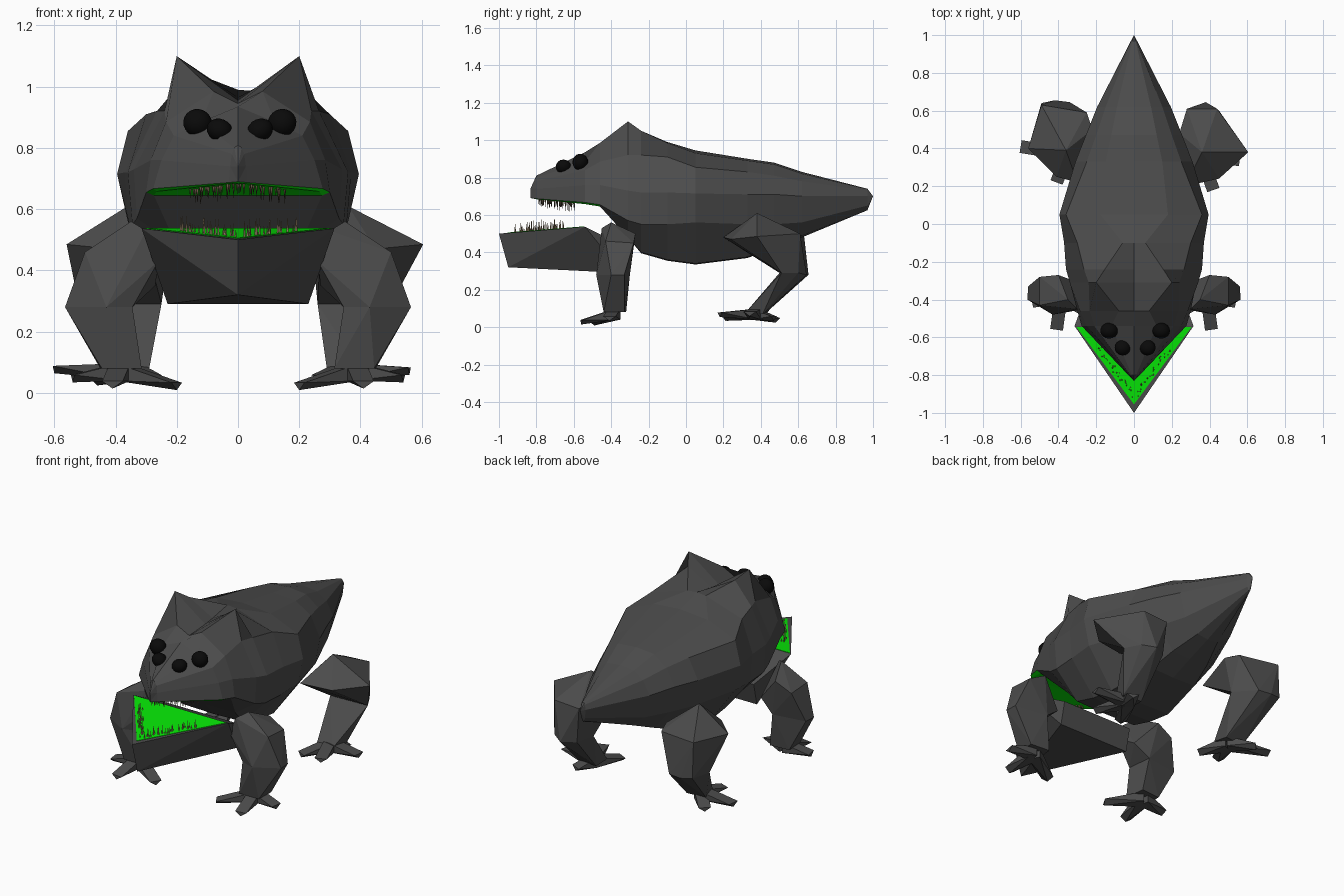
import bpy, bmesh, math, random
from mathutils import Vector

if "Cube" in bpy.data.objects:
    bpy.data.objects.remove(bpy.data.objects["Cube"])

random.seed(4)


def material(name, rgb):
    m = bpy.data.materials.new(name)
    m.diffuse_color = (*rgb, 1)
    m.use_nodes = True
    m.node_tree.nodes["Principled BSDF"].inputs["Base Color"].default_value = m.diffuse_color
    return m


SKIN = material("dark grey skin", (0.072, 0.072, 0.072))
GREEN = material("green mouth", (0.002, 0.8, 0.002))
BLACK = material("black eye", (0.003, 0.003, 0.003))
TOOTH = material("tan tooth", (0.26, 0.19, 0.11))


def finish(bm, name, *mats):
    bmesh.ops.recalc_face_normals(bm, faces=bm.faces)
    me = bpy.data.meshes.new(name)
    bm.to_mesh(me)
    bm.free()
    ob = bpy.data.objects.new(name, me)
    bpy.context.collection.objects.link(ob)
    for m in mats:
        me.materials.append(m)
    return ob


def hull(bm, pts):
    vs = [bm.verts.new(p) for p in pts]
    res = bmesh.ops.convex_hull(bm, input=vs)
    junk = {g for g in res["geom_interior"] + res["geom_unused"]
            if isinstance(g, bmesh.types.BMVert)}
    bmesh.ops.delete(bm, geom=list(junk), context='VERTS')


def mirror_points(pts):
    return pts + [(-x, y, z) for x, y, z in pts if x]


# Body and head: half sections (y, top z, five side points, bottom z)
SECTIONS = [
    (-.80, .81, (.012, .80), (.02, .78), (.026, .74), (.03, .687), (.02, .684), .684),
    (-.54, .935, (.12, .885), (.21, .84), (.25, .76), (.277, .667), (.265, .658), .658),
    (-.46, .945, (.08, .985), (.235, .885), (.285, .76), (.30, .655), (.275, .645), .645),
    (-.31, .955, (.20, 1.10), (.24, .92), (.34, .73), (.33, .57), (.2, .48), .48),
    (-.24, .965, (.155, 1.05), (.265, .92), (.36, .72), (.345, .55), (.2, .40), .395),
    (-.10, .99, (.06, .985), (.30, .91), (.37, .72), (.355, .55), (.2, .36), .355),
    (.05, .945, (.18, .93), (.36, .855), (.395, .715), (.36, .56), (.2, .34), .335),
    (.33, .90, (.15, .89), (.25, .83), (.31, .71), (.28, .55), (.15, .375), .37),
    (.47, .88, (.12, .87), (.20, .81), (.255, .71), (.22, .55), (.12, .43), .425),
    (.62, .83, (.09, .82), (.15, .78), (.195, .70), (.16, .56), (.07, .49), .48),
    (.97, .74, (.008, .738), (.012, .73), (.016, .70), (.012, .65), (.006, .63), .625),
]
bm = bmesh.new()
rings = []
for y, top, *side, bottom in SECTIONS:
    loop = [(0, top)] + side + [(0, bottom)] + [(-x, z) for x, z in reversed(side)]
    rings.append([bm.verts.new((x, y, z)) for x, z in loop])
n = len(rings[0])
for a, b in zip(rings, rings[1:]):
    for i in range(n):
        j = (i + 1) % n
        bm.faces.new((a[i], a[j], b[j], b[i]))
# Pointed snout and tail
for ring, ends in ((rings[0], ((0, -.832, .74), (0, -.83, .69))), (rings[-1], ((0, 1, .70),))):
    tips = [bm.verts.new(p) for p in ends]
    low = tips[-1]
    for i in range(n):
        j = (i + 1) % n
        upper = i < 3 or i >= n - 3
        bm.faces.new((ring[i], ring[j], tips[0] if upper else low))
    if len(tips) > 1:
        bm.faces.new((ring[3], tips[0], low))
        bm.faces.new((ring[n - 3], tips[0], low))
bmesh.ops.recalc_face_normals(bm, faces=bm.faces)
for f in bm.faces:  # green roof of the mouth
    if f.normal.z < -.7 and f.calc_center_median().y < -.48:
        f.material_index = 1
finish(bm, "body", SKIN, GREEN)

# Lower jaw wedge running back under the throat, with a green mouth floor
bm = bmesh.new()
hull(bm, mirror_points([(0, -1, .50), (0, -.95, .32), (.315, -.54, .537),
                        (.23, -.34, .29), (.23, -.31, .42)]))
finish(bm, "lower_jaw", SKIN)
bm = bmesh.new()
hull(bm, mirror_points([(0, -.955, .506), (.305, -.545, .539),
                        (0, -.955, .50), (.305, -.545, .534)]))
finish(bm, "mouth_floor", GREEN)


# Teeth: thin smooth spikes in a V along each jaw
def tooth_row(name, front, back, length, count):
    bm = bmesh.new()
    sides = 14
    for s in (-1, 1):
        for i in range(count):
            p = Vector(front).lerp(Vector(back), (i + random.random() * .8) / count)
            p.x = p.x * s + random.uniform(-.012, .012)
            p.y += random.uniform(0, .03)
            h = length * random.uniform(.5, 1.1)
            base = [bm.verts.new((p.x + .0045 * math.cos(k * math.tau / sides),
                                  p.y + .0045 * math.sin(k * math.tau / sides),
                                  p.z - length * .12)) for k in range(sides)]
            end = bm.verts.new((p.x, p.y, p.z + h))
            for k in range(sides):
                bm.faces.new((base[k], base[(k + 1) % sides], end)).smooth = True
    finish(bm, name, TOOTH)


tooth_row("upper_teeth", (.005, -.80, .685), (.16, -.62, .665), -.052, 24)
tooth_row("lower_teeth", (.005, -.92, .503), (.19, -.67, .522), .06, 26)

# Four eyes
for name, loc, size in (("outer_eye", (.138, -.565, .882), (.047, .042, .045)),
                        ("inner_eye", (.066, -.655, .858), (.043, .041, .037))):
    for s, label in ((-1, "left"), (1, "right")):
        bm = bmesh.new()
        bmesh.ops.create_uvsphere(bm, u_segments=16, v_segments=10, radius=1)
        for f in bm.faces:
            f.smooth = True
        eye = finish(bm, f"{label}_{name}", BLACK)
        eye.location = (loc[0] * s + .006, loc[1], loc[2])
        eye.scale = size
        eye.rotation_euler = (0, -.4 * s, 0)


# Legs: thigh, shin and splayed toes
def toe(bm, start, end, w=.034):
    a, b = Vector(start), Vector(end)
    d = b - a
    side = Vector((-d.y, d.x, 0)).normalized() * w
    up = Vector((0, 0, .016))
    hull(bm, [a + side + up * 1.6, a - side + up * 1.6, a + side - up * 2, a - side - up * 2,
              b + side + up * .5, b - side + up * .5, b - up])


def leg(name, s, thigh, knee, ankle, toes):
    bm = bmesh.new()
    hull(bm, thigh + knee)
    hull(bm, knee + ankle)
    c = sum((Vector(p) for p in ankle), Vector()) / len(ankle)
    c.z = .072
    for t in toes:
        toe(bm, c, t)
    for v in bm.verts:
        v.co.x *= s
    finish(bm, name, SKIN)


for s, label in ((-1, "left"), (1, "right")):
    leg(f"{label}_front_leg", s,
        [(.35, -.40, .56), (.30, -.45, .53), (.40, -.27, .50), (.26, -.45, .43),
         (.50, -.43, .46), (.50, -.28, .45), (.27, -.32, .35)],
        [(.345, -.45, .28), (.43, -.48, .28), (.565, -.40, .28), (.56, -.33, .28),
         (.36, -.30, .28)],
        [(.315, -.44, .08), (.445, -.44, .08), (.45, -.33, .08), (.33, -.32, .08)],
        [(.20, -.49, .025), (.41, -.56, .03), (.54, -.41, .05)])
ANKLE = [(.29, .33, .08), (.40, .32, .08), (.42, .41, .07), (.30, .42, .07)]
leg("right_back_leg", 1,
    [(.24, .48, .50), (.28, .61, .49), (.36, .38, .61), (.44, .61, .50), (.605, .38, .485),
     (.45, .24, .47), (.27, .40, .42), (.27, .20, .48)],
    [(.26, .50, .29), (.30, .60, .28), (.38, .645, .28), (.45, .60, .29), (.50, .51, .29)],
    ANKLE, [(.27, .21, .05), (.42, .18, .07), (.56, .34, .075), (.40, .47, .05)])
leg("left_back_leg", -1,
    [(.22, .50, .50), (.25, .59, .49), (.36, .39, .61), (.49, .63, .50), (.56, .40, .485),
     (.41, .25, .47), (.27, .40, .42), (.30, .22, .48)],
    [(.25, .52, .29), (.34, .645, .28), (.42, .655, .28), (.49, .64, .29), (.52, .52, .29)],
    ANKLE, [(.28, .22, .05), (.41, .22, .06), (.60, .41, .08), (.46, .48, .04)])
